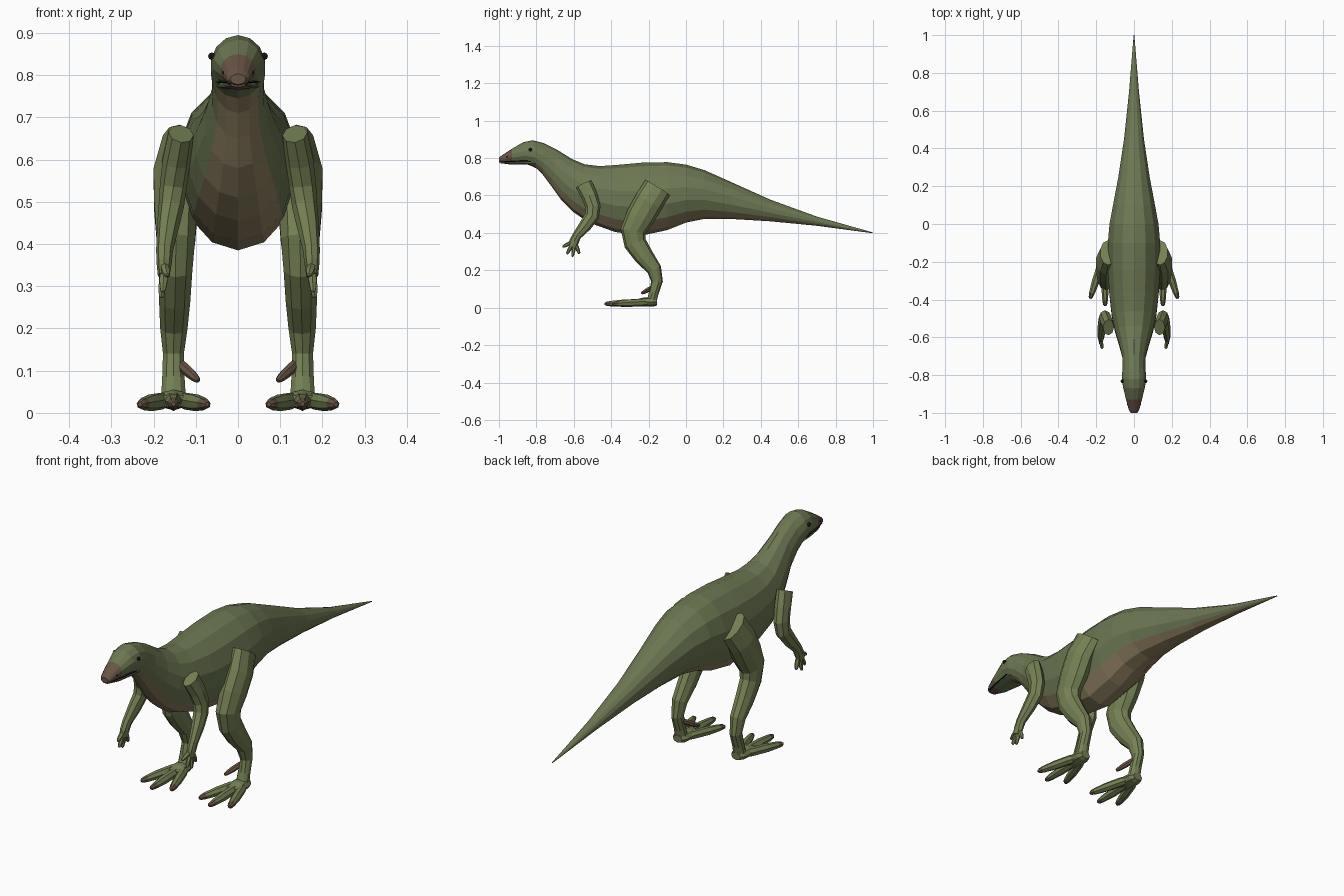
import bpy, bmesh, math
from mathutils import Vector


def material(name, r, g, b):
    m = bpy.data.materials.new(name)
    m.diffuse_color = (r, g, b, 1)
    return m


GREEN = material("back_green", 0.15, 0.185, 0.085)
LIMB = material("limb_green", 0.18, 0.22, 0.09)
TAN = material("belly_tan", 0.27, 0.21, 0.115)
BROWN = material("claw_brown", 0.14, 0.09, 0.06)
DARK = material("dark", 0.012, 0.01, 0.01)
X = Vector((1, 0, 0))


def loft(name, rings, n, mats, pick=lambda i, k: 0, mirror=False):
    """Skin rings given as (centre, side vector, up vector)."""
    bm = bmesh.new()
    loops = []
    for c, u, v in rings:
        loops.append([bm.verts.new(c + u * math.sin(2 * math.pi * k / n)
                                   - v * math.cos(2 * math.pi * k / n)) for k in range(n)])
    for i in range(len(loops) - 1):
        a, b = loops[i], loops[i + 1]
        for k in range(n):
            j = (k + 1) % n
            bm.faces.new((a[k], a[j], b[j], b[k])).material_index = pick(i, k)
    for i, loop in ((0, loops[0]), (len(loops) - 2, loops[-1])):
        bm.faces.new(loop).material_index = pick(i, n // 2)
    bmesh.ops.recalc_face_normals(bm, faces=bm.faces)
    me = bpy.data.meshes.new(name)
    bm.to_mesh(me)
    bm.free()
    for m in mats:
        me.materials.append(m)
    ob = bpy.data.objects.new(name, me)
    bpy.context.collection.objects.link(ob)
    if mirror:
        ob.modifiers.new("Mirror", 'MIRROR')
    return ob


def tube(name, path, mats, n=8, tip=99, mirror=True):
    """Path points are (x, y, z, side radius, depth radius)."""
    pts = [Vector(p[:3]) for p in path]
    rings = []
    for i, p in enumerate(path):
        t = (pts[min(i + 1, len(pts) - 1)] - pts[max(i - 1, 0)]).normalized()
        v = t.cross(X).normalized()
        rings.append((pts[i], v.cross(t) * p[3], v * p[4]))
    return loft(name, rings, n, mats, lambda i, k: 1 if i >= tip else 0, mirror)


def digit(name, a, b, r, tip=99, n=7):
    """Tapered toe, finger or claw from a to b."""
    a, b = Vector(a), Vector(b)
    path = [(*a.lerp(b, f), r * s, r * s) for f, s in
            ((0, 0.75), (0.15, 1), (0.55, 1), (0.85, 0.75), (0.96, 0.55), (1, 0.25))]
    return tube(name, path, [LIMB, BROWN], n, tip)


# Body, head and tail: top y, top z, bottom y, bottom z, half width
profile = [
    (-1.0, .803, -1.0, .778, .018), (-.985, .814, -.985, .774, .028),
    (-.93, .85, -.93, .772, .043), (-.87, .885, -.85, .768, .06),
    (-.82, .895, -.80, .745, .066), (-.76, .88, -.765, .71, .062),
    (-.69, .845, -.72, .65, .063), (-.61, .795, -.67, .58, .080),
    (-.54, .766, -.60, .51, .102), (-.46, .757, -.52, .455, .120),
    (-.36, .764, -.38, .405, .134), (-.24, .775, -.24, .385, .142),
    (-.1, .778, -.1, .415, .142), (0, .765, 0, .455, .133),
    (.1, .735, .1, .475, .114), (.25, .668, .25, .474, .085),
    (.45, .578, .45, .462, .054), (.7, .487, .7, .438, .027),
    (1.0, .402, 1.0, .398, .002)]
rings = []
for ty, tz, by, bz, w in profile:
    top, bot = Vector((0, ty, tz)), Vector((0, by, bz))
    rings.append(((top + bot) / 2, X * w, (top - bot) / 2))


def body_colour(i, k):
    if i < 2:
        return 2
    return 1 if i >= 4 and k in (0, 1, 12, 13) else 0


loft("body", rings, 14, [GREEN, TAN, BROWN], body_colour)

# Mouth line and lower jaw
tube("mouth", [(0, -.83, .784, .056, .004), (0, -.93, .783, .040, .004),
               (0, -.985, .783, .026, .004)], [DARK], 10, mirror=False)
tube("lower_jaw", [(0, -.80, .776, .052, .014), (0, -.86, .775, .050, .010),
                   (0, -.94, .774, .036, .008), (0, -.992, .777, .017, .005)],
     [GREEN, BROWN], 10, tip=2, mirror=False)

# Eyes and nostrils
for name, loc, r in (("eyes", (.062, -.832, .845), .009), ("nostrils", (.033, -.955, .806), .005)):
    x, y, z = loc
    tube(name, [(x, y + r * f, z, r * s, r * s) for f, s in
                ((-1, .3), (-.6, .8), (0, 1), (.6, .8), (1, .3))], [DARK])

# Hind legs
tube("hind_leg", [
    (.138, -.152, .642, .042, .077), (.147, -.20, .565, .056, .078),
    (.147, -.245, .485, .054, .077), (.147, -.283, .41, .048, .068),
    (.148, -.272, .345, .042, .060), (.150, -.225, .275, .039, .052),
    (.152, -.170, .205, .034, .040), (.153, -.155, .14, .026, .031),
    (.153, -.172, .08, .028, .026), (.153, -.185, .03, .031, .026)], [LIMB], 10)

# Feet: sole, three toes and a raised inner claw
tube("foot_sole", [(.153, -.155, .03, .024, .018), (.153, -.175, .031, .036, .025),
                   (.153, -.225, .031, .042, .024), (.153, -.265, .028, .034, .017)], [LIMB])
for name, a, b in (("middle_toe", (.153, -.21, .030), (.153, -.435, .021)),
                   ("outer_toe", (.170, -.20, .030), (.232, -.395, .020)),
                   ("inner_toe", (.136, -.20, .030), (.073, -.395, .020))):
    digit(name, a, b, .0205, tip=3)
digit("inner_claw", (.138, -.165, .117), (.094, -.238, .076), .013, tip=0)

# Arms
tube("arm", [
    (.135, -.547, .661, .030, .047), (.146, -.515, .595, .033, .043),
    (.153, -.497, .54, .032, .041), (.158, -.503, .49, .030, .039),
    (.166, -.538, .44, .026, .034), (.174, -.583, .385, .020, .024),
    (.175, -.598, .355, .018, .026), (.176, -.608, .325, .014, .024)], [LIMB], 8)
for i, (x, y, z) in enumerate(((.168, -.660, .325), (.178, -.637, .286),
                               (.182, -.607, .272), (.178, -.570, .288))):
    digit("finger_%d" % (i + 1), (.175, -.615 + .009 * i, .348 - .004 * i), (x, y, z), .0105, n=6)
